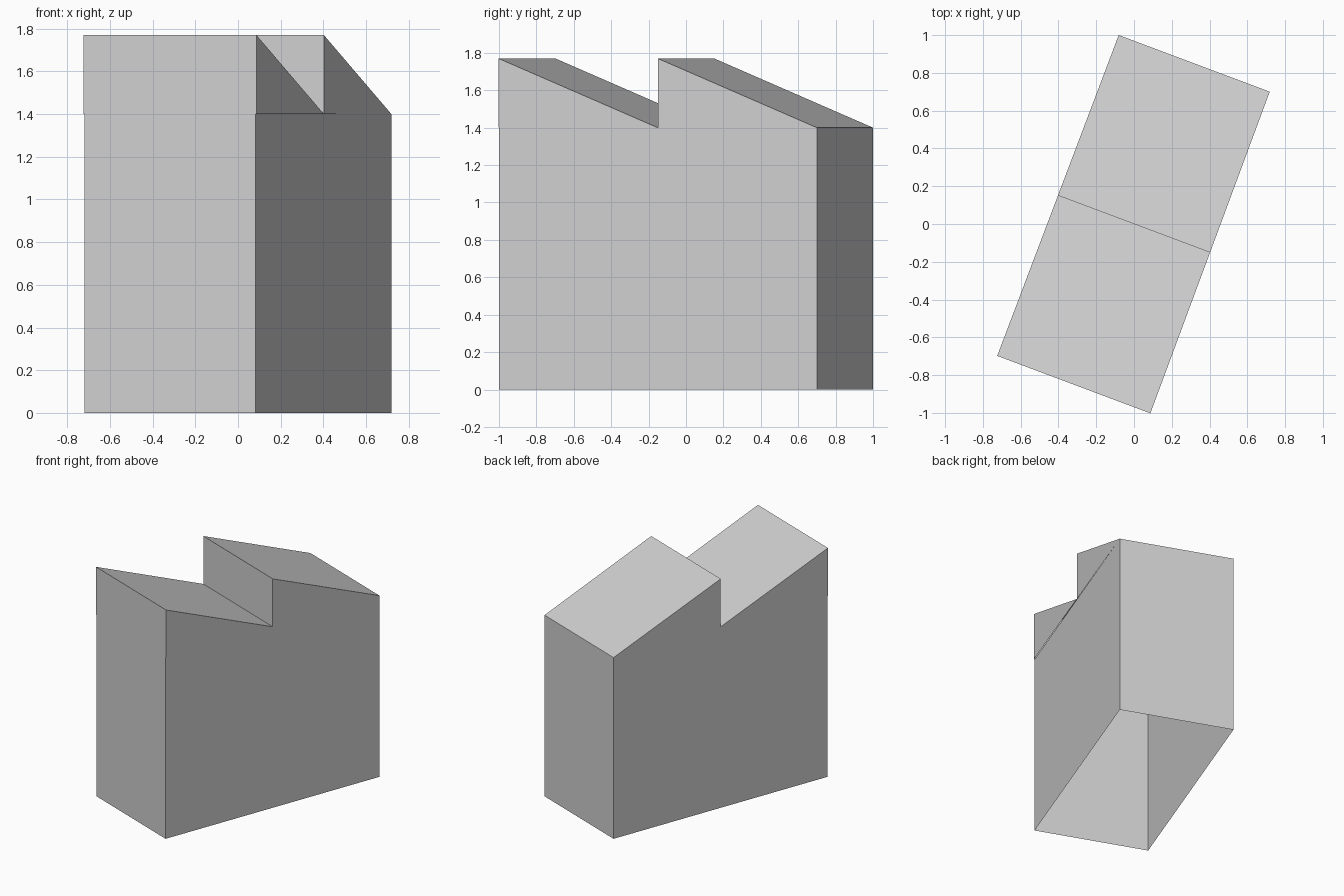
import bpy, bmesh, math
from mathutils import Matrix

HALF_W, HALF_L = 0.427, 0.908
EAVE, RIDGE = 1.40, 1.77
FLARE = 0.006          # small overhang of the roof towards the front
TURN = Matrix.Rotation(math.atan2(-0.30, 0.80), 4, 'Z')

cube = bpy.data.objects.get("Cube")
if cube:
    bpy.data.objects.remove(cube, do_unlink=True)

grey = bpy.data.materials.new("light_grey")
grey.use_nodes = True
colour = (0.63, 0.63, 0.63, 1)
grey.diffuse_color = colour
grey.node_tree.nodes["Principled BSDF"].inputs["Base Color"].default_value = colour


def finish(name, bm):
    """Turn the part to the plot direction and link it."""
    bmesh.ops.transform(bm, matrix=TURN, verts=bm.verts)
    mesh = bpy.data.meshes.new(name)
    bm.to_mesh(mesh)
    bm.free()
    mesh.materials.append(grey)
    bpy.context.collection.objects.link(bpy.data.objects.new(name, mesh))


# Four outer walls, open at the bottom
bm = bmesh.new()
corners = [(-HALF_W, -HALF_L), (HALF_W, -HALF_L), (HALF_W, HALF_L), (-HALF_W, HALF_L)]
low = [bm.verts.new((x, y, 0)) for x, y in corners]
high = [bm.verts.new((x, y, EAVE)) for x, y in corners]
for i in range(4):
    j = (i + 1) % 4
    bm.faces.new((low[i], low[j], high[j], high[i]))
finish("outer_walls", bm)


def roof_tooth(name, y0, y1):
    """Sawtooth roof: upright front, slope falling to the back, gable sides."""
    def width(y):
        return HALF_W + FLARE * (HALF_L - y) / (2 * HALF_L)
    bm = bmesh.new()
    profile = [(y0, EAVE), (y0, RIDGE), (y1, EAVE)]
    left, right = ([bm.verts.new((s * width(y), y, z)) for y, z in profile] for s in (-1, 1))
    bm.faces.new((left[0], right[0], right[1], left[1]))     # upright
    bm.faces.new((left[1], right[1], right[2], left[2]))     # slope
    bm.faces.new((right[0], right[2], right[1]))             # gables
    bm.faces.new((left[0], left[1], left[2]))
    finish(name, bm)


roof_tooth("front_roof", -HALF_L, 0)
roof_tooth("back_roof", 0, HALF_L)
